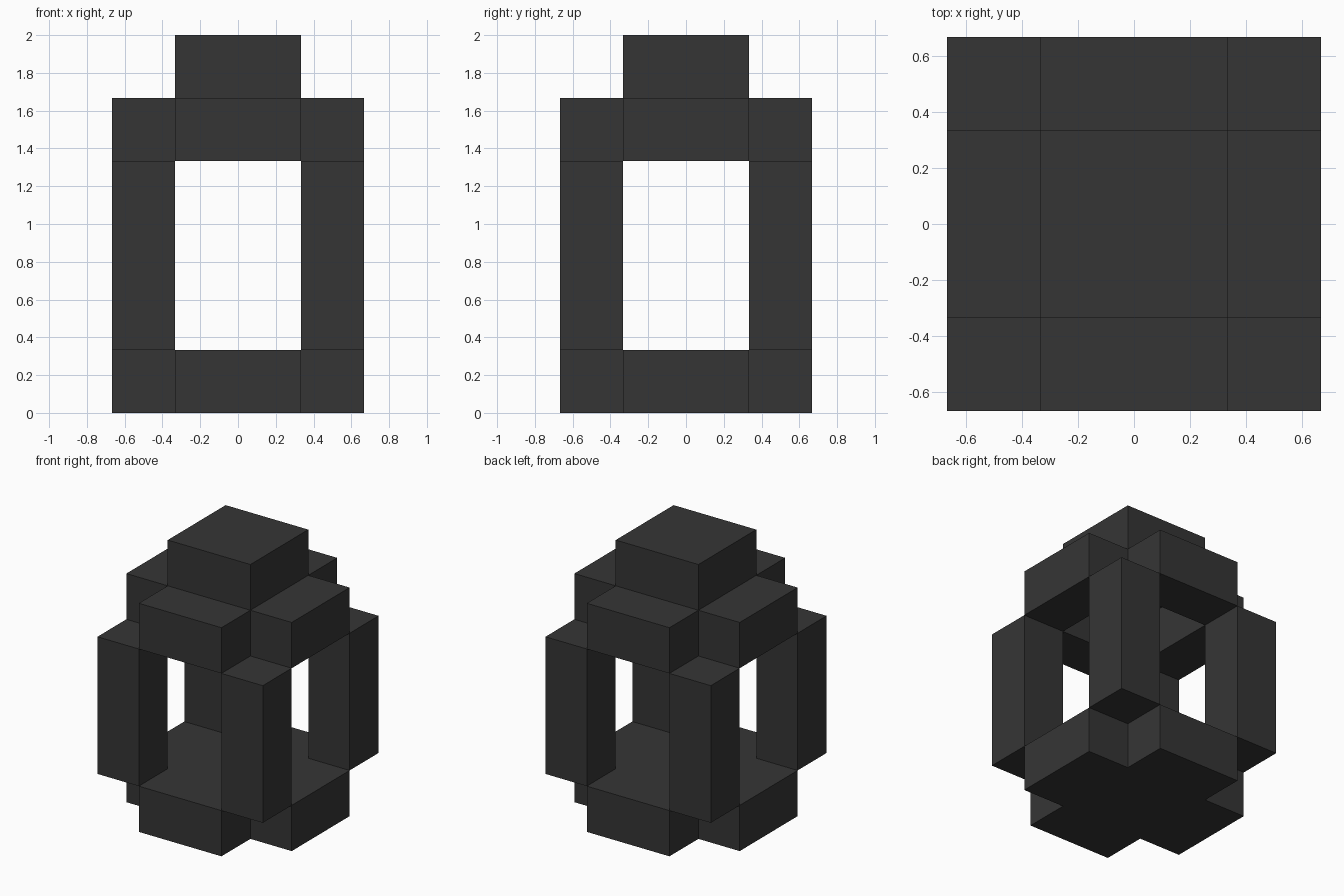
import bpy, bmesh

if "Cube" in bpy.data.objects:
    bpy.data.objects.remove(bpy.data.objects["Cube"])

U = 1 / 3  # block unit

mat = bpy.data.materials.new("charcoal")
mat.diffuse_color = (0.036, 0.036, 0.036, 1)
mat.use_nodes = True
mat.node_tree.nodes["Principled BSDF"].inputs["Base Color"].default_value = mat.diffuse_color


def prism(name, outline, z0, z1):
    """Extrude a flat outline (in block units) between two heights."""
    bm = bmesh.new()
    face = bm.faces.new([bm.verts.new((x * U, y * U, z0 * U)) for x, y in outline])
    top = bmesh.ops.extrude_face_region(bm, geom=[face])["geom"]
    verts = [g for g in top if isinstance(g, bmesh.types.BMVert)]
    bmesh.ops.translate(bm, vec=(0, 0, (z1 - z0) * U), verts=verts)
    bmesh.ops.recalc_face_normals(bm, faces=bm.faces)
    mesh = bpy.data.meshes.new(name)
    bm.to_mesh(mesh)
    bm.free()
    mesh.materials.append(mat)
    obj = bpy.data.objects.new(name, mesh)
    bpy.context.collection.objects.link(obj)


def box(name, x0, x1, y0, y1, z0, z1):
    prism(name, [(x0, y0), (x1, y0), (x1, y1), (x0, y1)], z0, z1)


# Cross-shaped base
prism("base", [(-1, -2), (1, -2), (1, -1), (2, -1), (2, 1), (1, 1),
               (1, 2), (-1, 2), (-1, 1), (-2, 1), (-2, -1), (-1, -1)], 0, 1)

# Corner posts
for sx in (-1.5, 1.5):
    for sy in (-1.5, 1.5):
        box("corner_post", sx - .5, sx + .5, sy - .5, sy + .5, 1, 4)

# Upper beams around an open middle
for s in (-1.5, 1.5):
    box("front_back_beam", -1, 1, s - .5, s + .5, 4, 5)
    box("side_beam", s - .5, s + .5, -1, 1, 4, 5)

# Top cap
box("top_cap", -1, 1, -1, 1, 5, 6)
